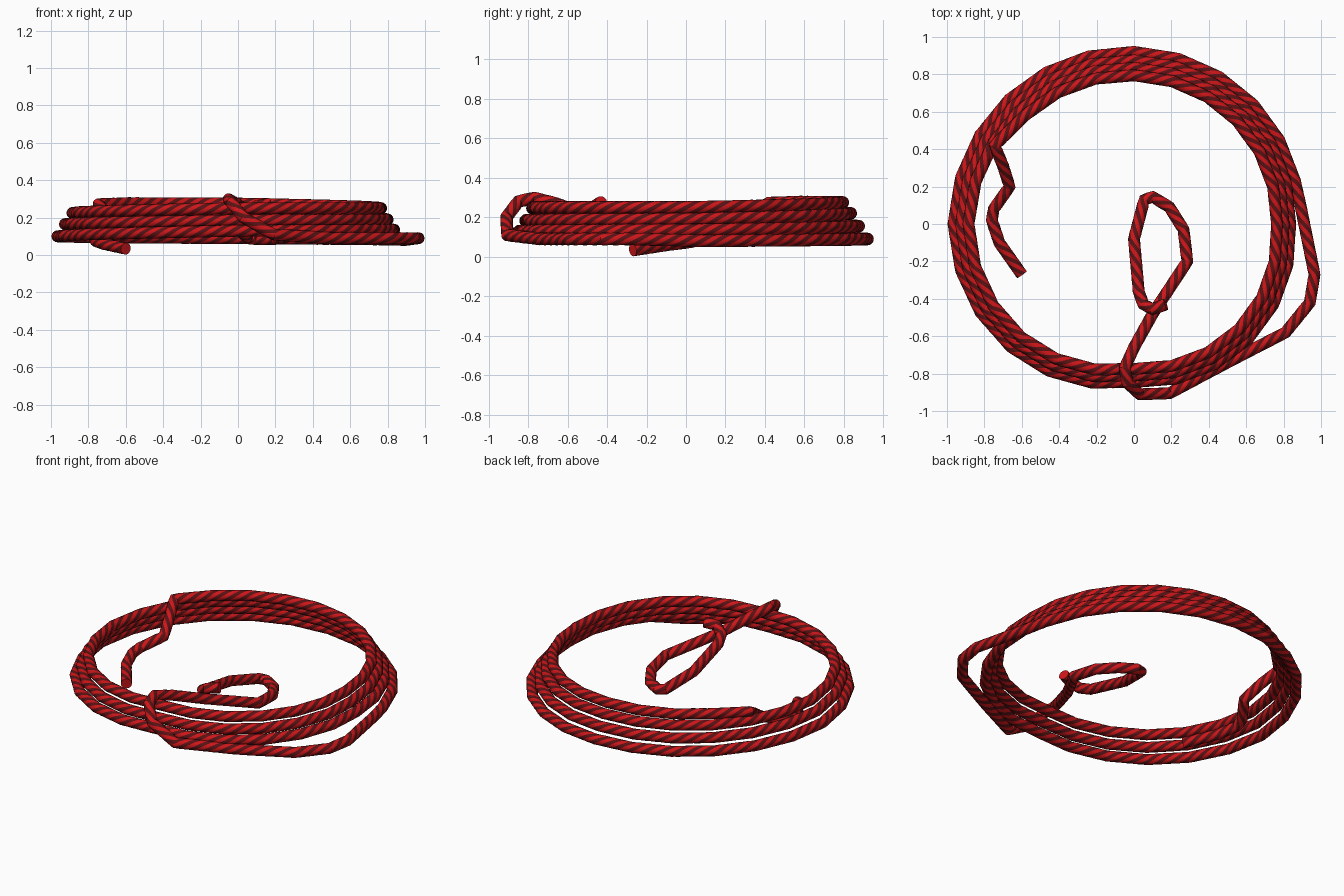
import bpy, bmesh, math
from mathutils import Vector

if "Cube" in bpy.data.objects:
    bpy.data.objects.remove(bpy.data.objects["Cube"])

R = 0.032        # rope radius
SIDES = 16       # columns around the rope
STARTS = 4       # dark strands around the rope
LEAD = 0.32      # length of one full twist
STEP = 0.03      # ring spacing


def material(name, rgb):
    m = bpy.data.materials.new(name)
    m.diffuse_color = (*rgb, 1)
    m.use_nodes = True
    m.node_tree.nodes["Principled BSDF"].inputs["Base Color"].default_value = m.diffuse_color
    return m


# Path: loose tail inside the coil, rising to the top turn
path = [(-0.60, -0.27, 0.034), (-0.72, -0.10, 0.06), (-0.76, 0.02, 0.075),
        (-0.75, 0.08, 0.09), (-0.665, 0.20, 0.14), (-0.70, 0.31, 0.21), (-0.745, 0.42, 0.272)]

# Coil: radius and height at each quarter turn (top, right, bottom, left ...)
radius = [0.85, 0.795, 0.765, 0.775, 0.885, 0.835, 0.80, 0.81, 0.925, 0.875, 0.835, 0.845, 0.965, 0.92, 0.885]
height = [0.28, 0.275, 0.25, 0.25, 0.225, 0.22, 0.19, 0.185, 0.165, 0.155, 0.135, 0.13, 0.10, 0.09, 0.08]
PER_QUARTER = 6
for i in range(3, 14 * PER_QUARTER):
    q, f = divmod(i / PER_QUARTER, 1)
    q = int(q)
    r = radius[q] + (radius[q + 1] - radius[q]) * f
    z = height[q] + (height[q + 1] - height[q]) * f
    if q % 4 in (2, 3):                       # front half bulges at its diagonals
        r += 0.025 * math.sin(math.pi * f)
    a = math.pi - i / PER_QUARTER * math.pi / 2
    path.append((r * math.cos(a), r * math.sin(a), z))

# Loose outer bend, wrap over the front of the coil, and the small eye in the middle
path += [(0.89, 0.10, 0.08), (0.965, -0.27, 0.09), (0.94, -0.42, 0.09), (0.81, -0.58, 0.09),
         (0.50, -0.74, 0.09), (0.19, -0.905, 0.11), (0.03, -0.91, 0.20), (-0.035, -0.85, 0.28),
         (-0.05, -0.77, 0.298), (0.0, -0.66, 0.27), (0.10, -0.48, 0.205), (0.285, -0.20, 0.12), (0.265, -0.03, 0.10),
         (0.19, 0.09, 0.085), (0.10, 0.145, 0.085), (0.055, 0.13, 0.09), (0.0, -0.08, 0.14),
         (0.025, -0.36, 0.20), (0.05, -0.43, 0.23), (0.10, -0.455, 0.262), (0.17, -0.43, 0.275)]
path = [Vector(p) for p in path]


# Resample each straight run, keeping the corners
pts = []
for a, b in zip(path, path[1:]):
    n = max(1, round((b - a).length / STEP))
    pts += [a.lerp(b, k / n) for k in range(n)]
pts.append(path[-1])

# Sweep a twisted ring along the path so the columns follow the rope strands
bm = bmesh.new()
rings, dist = [], 0.0
normal = Vector((0, 0, 1))
for i, p in enumerate(pts):
    before = (p - pts[i - 1]).normalized() if i else Vector()
    after = (pts[i + 1] - p).normalized() if i < len(pts) - 1 else Vector()
    t = (before + after).normalized()
    normal = (normal - t * normal.dot(t)).normalized()
    side = t.cross(normal)
    if i:
        dist += (p - pts[i - 1]).length
    twist = -2 * math.pi * dist / LEAD
    ring = []
    for k in range(SIDES):
        a = twist + 2 * math.pi * k / SIDES
        ring.append(bm.verts.new(p + (normal * math.cos(a) + side * math.sin(a)) * R))
    rings.append(ring)
group = SIDES // STARTS
for lo, hi in zip(rings, rings[1:]):
    for k in range(SIDES):
        j = (k + 1) % SIDES
        f = bm.faces.new((lo[k], lo[j], hi[j], hi[k]))
        f.material_index = 1 if k % group < group // 2 else 0
        f.smooth = True
bm.faces.new(rings[0][::-1])
bm.faces.new(rings[-1])
bmesh.ops.recalc_face_normals(bm, faces=bm.faces)

mesh = bpy.data.meshes.new("coiled_rope")
bm.to_mesh(mesh)
bm.free()
mesh.materials.append(material("red_strand", (0.62, 0.008, 0.01)))
mesh.materials.append(material("dark_red_strand", (0.10, 0.006, 0.007)))
rope = bpy.data.objects.new("coiled_rope", mesh)
bpy.context.collection.objects.link(rope)
bpy.context.view_layer.objects.active = rope
rope.select_set(True)
bpy.ops.object.shade_smooth_by_angle(angle=math.radians(40))
